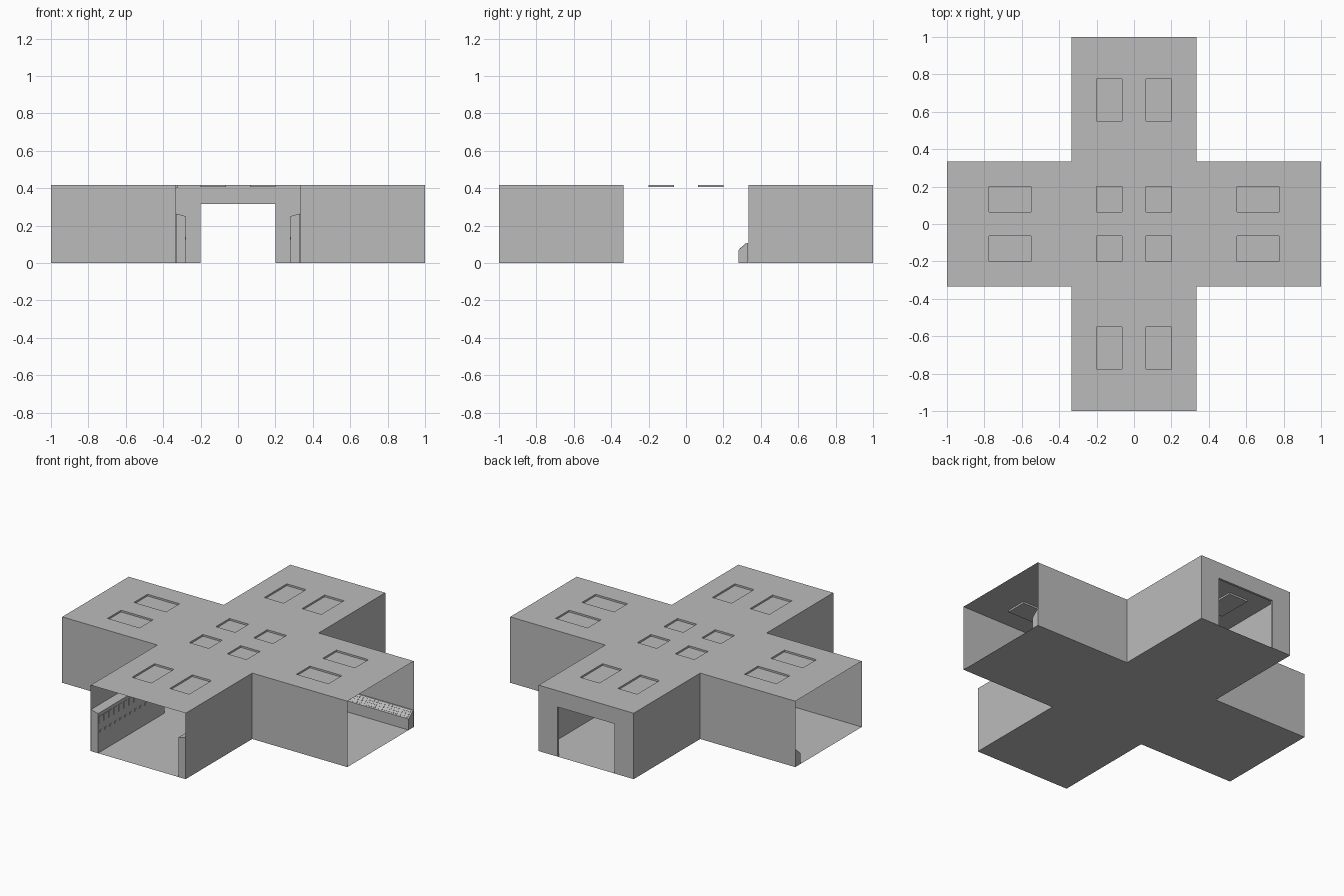
import bpy, bmesh
from mathutils import Vector, Matrix
import math

if "Cube" in bpy.data.objects:
    bpy.data.objects.remove(bpy.data.objects["Cube"])

H, W = 0.418, 0.333          # ceiling height, half width of a corridor
mat = bpy.data.materials.new("plain grey")
mat.diffuse_color = (0.5, 0.5, 0.5, 1)
mat.use_nodes = True
mat.node_tree.nodes["Principled BSDF"].inputs["Base Color"].default_value = mat.diffuse_color


def finish(name, bm):
    me = bpy.data.meshes.new(name)
    bm.to_mesh(me)
    bm.free()
    me.materials.append(mat)
    ob = bpy.data.objects.new(name, me)
    bpy.context.collection.objects.link(ob)
    return ob


def quad(bm, pts):
    return bm.faces.new([bm.verts.new(p) for p in pts])


def box(bm, lo, hi):
    lo, hi = Vector(lo), Vector(hi)
    m = Matrix.Translation((lo + hi) / 2) @ Matrix.Diagonal((*(hi - lo), 1))
    bmesh.ops.create_cube(bm, size=1, matrix=m)


def prism(bm, profile, to_3d, a, b):
    """Extrude a 2D profile between two positions along an axis."""
    v = [bm.verts.new(to_3d(p, a)) for p in profile]
    f = bm.faces.new(v)
    new = bmesh.ops.extrude_face_region(bm, geom=[f])["geom"]
    step = Vector(to_3d(profile[0], b)) - Vector(to_3d(profile[0], a))
    bmesh.ops.translate(bm, vec=step, verts=[g for g in new if isinstance(g, bmesh.types.BMVert)])
    bmesh.ops.recalc_face_normals(bm, faces=bm.faces)


plus = [(-W, -1), (W, -1), (W, -W), (1, -W), (1, W), (W, W),
        (W, 1), (-W, 1), (-W, W), (-1, W), (-1, -W), (-W, -W)]

# floor
bm = bmesh.new()
quad(bm, [(x, y, 0) for x, y in plus])
finish("floor", bm)

# side walls (the corridor ends stay open)
bm = bmesh.new()
for (x0, y0), (x1, y1) in zip(plus, plus[1:] + plus[:1]):
    if max(abs(x0 + x1), abs(y0 + y1)) < 1.9:
        quad(bm, [(x0, y0, 0), (x1, y1, 0), (x1, y1, H), (x0, y0, H)])
finish("side_walls", bm)

# ceiling with sunken skylights
half = [0.065, 0.2, W, 0.55, 0.775, 1]
cuts = [-c for c in reversed(half)] + half


def band(c):
    c = abs(c)
    return "near" if 0.065 < c < 0.2 else "far" if 0.55 < c < 0.775 else ""


bm = bmesh.new()
panes = []
for x0, x1 in zip(cuts, cuts[1:]):
    for y0, y1 in zip(cuts, cuts[1:]):
        cx, cy = (x0 + x1) / 2, (y0 + y1) / 2
        if min(abs(cx), abs(cy)) > W:
            continue
        f = quad(bm, [(x0, y0, H), (x1, y0, H), (x1, y1, H), (x0, y1, H)])
        if band(cx) and band(cy):
            panes.append(f)
bmesh.ops.remove_doubles(bm, verts=bm.verts, dist=1e-5)
low = bmesh.ops.extrude_discrete_faces(bm, faces=panes)["faces"]
bmesh.ops.translate(bm, vec=(0, 0, -0.011), verts=[v for f in low for v in f.verts])
finish("ceiling", bm)

# back wall with doorway
bm = bmesh.new()
for s in (-1, 1):
    xs = sorted((s * 0.2, s * W))
    box(bm, (xs[0], 0.985, 0), (xs[1], 1, 0.315))
box(bm, (-W, 0.985, 0.315), (W, 1, H))
finish("doorway_wall", bm)

# tall cabinets along both walls of the front corridor, with panels and buttons
for s, name in ((-1, "left"), (1, "right")):
    bm = bmesh.new()
    prism(bm, [(W - 0.002, 0), (0.282, 0), (0.282, 0.251), (W - 0.002, 0.264)],
          lambda p, t: (s * p[0], t, p[1]), -1, -W)
    finish(name + "_cabinet", bm)
    bm = bmesh.new()
    xs = sorted((s * 0.279, s * 0.283))
    for i in range(13):
        y = -0.975 + i * 0.05
        box(bm, (xs[0], y - 0.018, 0.185), (xs[1], y + 0.018, 0.23))
        box(bm, (xs[0], y - 0.008, 0.125), (xs[1], y + 0.008, 0.14))
    finish(name + "_cabinet_panels", bm)

# low sloped consoles along the back wall of the side corridors
slope = math.atan2(0.038, 0.043)
for s, name in ((-1, "left"), (1, "right")):
    bm = bmesh.new()
    prism(bm, [(W - 0.001, 0), (0.282, 0), (0.282, 0.07), (0.325, 0.108), (W - 0.001, 0.108)],
          lambda p, t: (s * t, p[0], p[1]), W, 1)
    finish(name + "_console", bm)
    bm = bmesh.new()
    for i in range(26):
        for k in (0.2, 0.5, 0.8):
            m = (Matrix.Translation((s * (0.35 + i * 0.0253), 0.282 + 0.043 * k, 0.07 + 0.038 * k))
                 @ Matrix.Rotation(slope, 4, "X") @ Matrix.Diagonal((0.014, 0.009, 0.004, 1)))
            bmesh.ops.create_cube(bm, size=1, matrix=m)
    finish(name + "_console_buttons", bm)

# small fitting under the ceiling on the left wall
bm = bmesh.new()
box(bm, (-W, -0.68, H - 0.014), (-W + 0.012, -0.655, H - 0.001))
finish("ceiling_fitting", bm)
